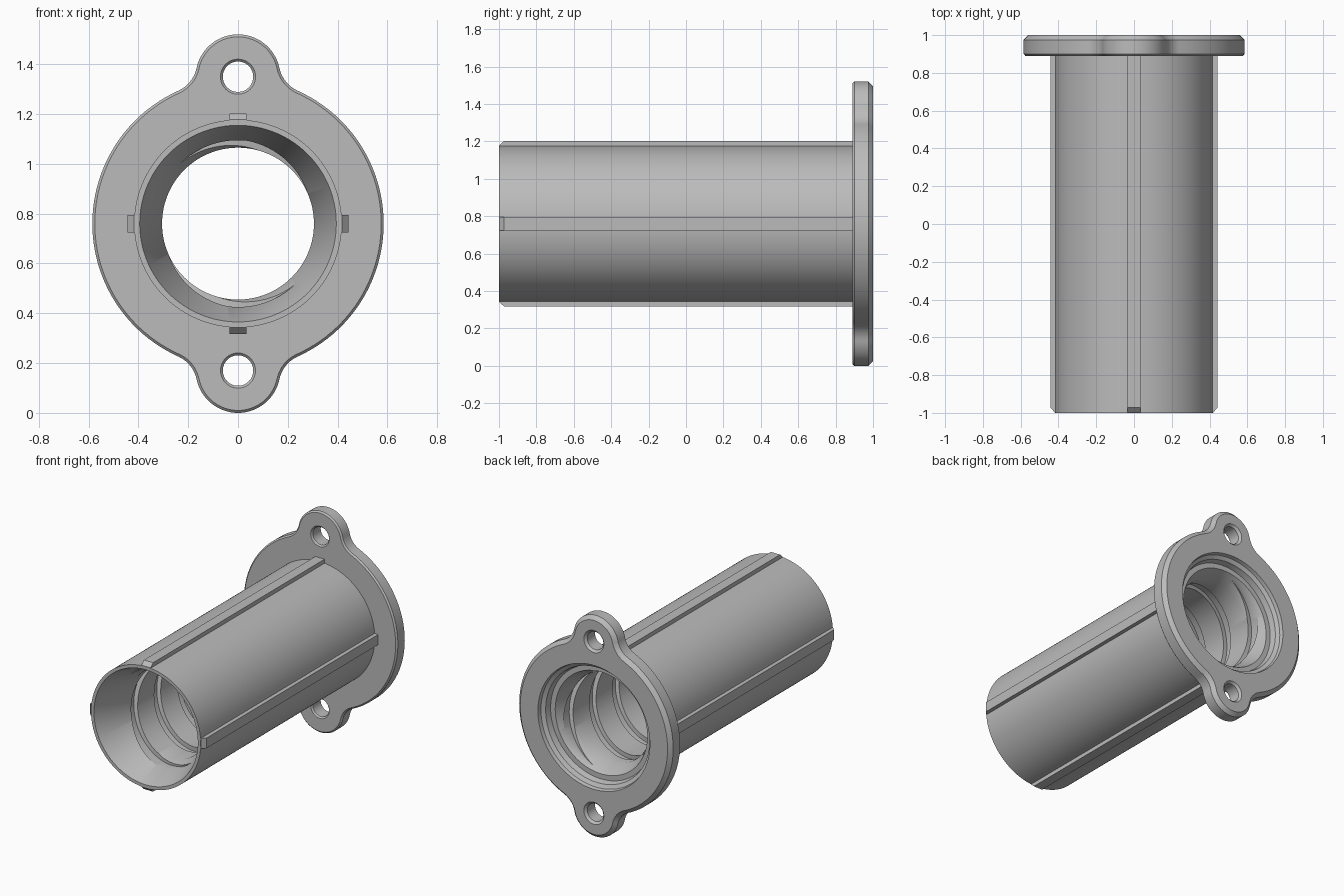
import bpy, bmesh
from math import sin, cos, pi, radians, sqrt, atan2

if "Cube" in bpy.data.objects:
    bpy.data.objects.remove(bpy.data.objects["Cube"], do_unlink=True)

AXIS_Z = 0.76       # height of the sleeve axis
LUG = 0.59          # distance from axis to each bolt hole

grey = bpy.data.materials.new("plain_grey")
grey.use_nodes = True
grey.diffuse_color = (0.5, 0.5, 0.5, 1)
grey.node_tree.nodes["Principled BSDF"].inputs["Base Color"].default_value = (0.5, 0.5, 0.5, 1)


def loft(name, rings, triangulate=False):
    """Closed solid through a list of equal-length point rings."""
    bm = bmesh.new()
    loops = [[bm.verts.new(p) for p in ring] for ring in rings]
    n = len(loops[0])
    for a, b in zip(loops, loops[1:]):
        for i in range(n):
            j = (i + 1) % n
            bm.faces.new((a[i], a[j], b[j], b[i]))
    bm.faces.new(loops[0])
    bm.faces.new(loops[-1][::-1])
    if triangulate:
        bmesh.ops.triangulate(bm, faces=bm.faces[:])
    bmesh.ops.recalc_face_normals(bm, faces=bm.faces[:])
    mesh = bpy.data.meshes.new(name)
    bm.to_mesh(mesh)
    bm.free()
    mesh.materials.append(grey)
    obj = bpy.data.objects.new(name, mesh)
    bpy.context.collection.objects.link(obj)
    return obj


def lathe(name, profile, z=AXIS_Z, n=128):
    """Turn a (radius, y) profile about an axis along y."""
    return loft(name, [[(r * cos(2 * pi * i / n), y, z + r * sin(2 * pi * i / n))
                        for i in range(n)] for r, y in profile])


def arc(cx, cz, r, a0, a1, n):
    return [(cx + r * cos(a0 + (a1 - a0) * i / n), cz + r * sin(a0 + (a1 - a0) * i / n))
            for i in range(n + 1)]


def flange_ring(inset, y):
    """Disc with two lugs blended by concave fillets, offset inwards."""
    R, r, f = 0.585 - inset, 0.17 - inset, 0.13 + inset
    fz = ((R + f) ** 2 - (r + f) ** 2 + LUG ** 2) / (2 * LUG)
    fx = sqrt((R + f) ** 2 - fz ** 2)
    disc, lug = atan2(fz, fx), atan2(fz - LUG, fx)
    quarter = arc(0, 0, R, 0, disc, 24)
    quarter += arc(fx, fz, f, disc + pi, lug + pi, 10)[::1][1:] if lug + pi < disc + pi else []
    quarter += arc(0, LUG, r, lug, pi / 2, 16)[1:]
    half = quarter + [(-x, z) for x, z in quarter[-2::-1]]
    full = half + [(x, -z) for x, z in half[-2:0:-1]]
    return [(x, y, AXIS_Z + z) for x, z in full]


def combine(target, tool, operation):
    mod = target.modifiers.new(operation.lower(), 'BOOLEAN')
    mod.operation, mod.solver, mod.object = operation, 'EXACT', tool
    bpy.ops.object.select_all(action='DESELECT')
    bpy.context.view_layer.objects.active = target
    target.select_set(True)
    bpy.ops.object.modifier_apply(modifier=mod.name)
    bpy.data.objects.remove(tool, do_unlink=True)


# Sleeve barrel and mounting flange
sleeve = lathe("flanged_sleeve", [(0.417, -1), (0.417, 0.95)])
flange = loft("flange", [flange_ring(0.01, 0.89), flange_ring(0, 0.9),
                         flange_ring(0, 0.975), flange_ring(0.025, 1)])
combine(sleeve, flange, 'UNION')

# Four long keys with a sloped front end
key_profile = [(0.405, -0.999), (0.418, -0.999), (0.443, -0.972), (0.443, 0.93), (0.405, 0.93)]
for k in range(4):
    c, s = round(cos(k * pi / 2)), round(sin(k * pi / 2))
    key = loft("key", [[(r * c - w * s, y, AXIS_Z + r * s + w * c) for r, y in key_profile]
                       for w in (-0.035, 0.035)])
    combine(sleeve, key, 'UNION')

# Bore: tapered mouth, straight middle, stepped recess at the back
bore = lathe("bore_cutter", [(0.402, -1.02), (0.305, -0.75), (0.305, 0.82), (0.35, 0.92),
                             (0.385, 0.92), (0.395, 0.96), (0.42, 0.975), (0.43, 1.02)])
combine(sleeve, bore, 'DIFFERENCE')

# Bolt holes with chamfered rims
for side in (-1, 1):
    hole = lathe("hole_cutter", [(0.08, 0.88), (0.061, 0.9), (0.061, 0.985), (0.086, 1.01)],
                 AXIS_Z + side * LUG, 48)
    combine(sleeve, hole, 'DIFFERENCE')

# Two-start spiral groove in the bore
STEPS, PITCH = 260, 0.5
for start in (0, pi):
    rings = []
    for i in range(STEPS + 1):
        y = -0.95 + 1.9 * i / STEPS
        a = radians(265) + start - (y + 0.8) * 2 * pi / PITCH
        rings.append([(r * cos(a), y + w, AXIS_Z + r * sin(a))
                      for r, w in ((0.26, -0.035), (0.335, -0.035), (0.335, 0.035), (0.26, 0.035))])
    combine(sleeve, loft("groove_cutter", rings, True), 'DIFFERENCE')

bpy.ops.object.select_all(action='DESELECT')
sleeve.select_set(True)
bpy.context.view_layer.objects.active = sleeve
bpy.ops.object.shade_smooth_by_angle(angle=radians(25))
